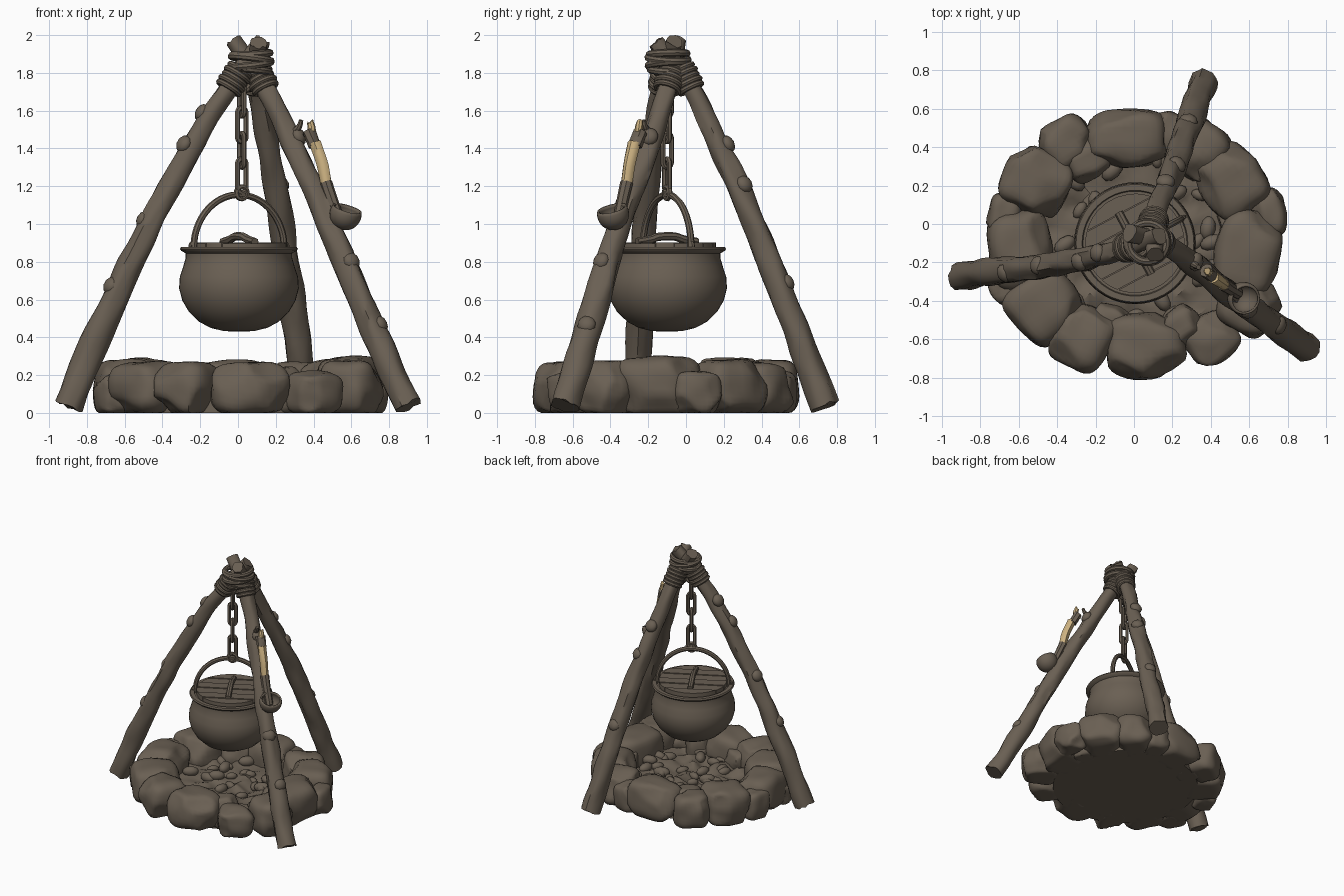
import bpy, bmesh, math, random
from mathutils import Vector, Matrix, noise

random.seed(7)
if "Cube" in bpy.data.objects:
    bpy.data.objects.remove(bpy.data.objects["Cube"])
CENTRE = Vector((0.005, -0.1, 0))
UP = Vector((0, 0, 1))


def material(name, rgb):
    m = bpy.data.materials.new(name)
    m.use_nodes = True
    m.diffuse_color = (*rgb, 1)
    m.node_tree.nodes["Principled BSDF"].inputs["Base Color"].default_value = (*rgb, 1)
    return m


SOOT = material("sooty brown", (0.144, 0.116, 0.087))
WOOD = material("pale wood", (0.6, 0.44, 0.22))


def finish(bm, name, mat=SOOT, angle=40):
    bmesh.ops.recalc_face_normals(bm, faces=bm.faces)
    me = bpy.data.meshes.new(name)
    bm.to_mesh(me)
    bm.free()
    ob = bpy.data.objects.new(name, me)
    me.materials.append(mat)
    bpy.context.collection.objects.link(ob)
    bpy.ops.object.select_all(action='DESELECT')
    ob.select_set(True)
    bpy.context.view_layer.objects.active = ob
    bpy.ops.object.shade_smooth_by_angle(angle=math.radians(angle))
    return ob


def smooth_path(pts, steps=6):
    """Catmull-Rom curve through the points."""
    p = [Vector(q) for q in pts]
    p = [2 * p[0] - p[1]] + p + [2 * p[-1] - p[-2]]
    out = []
    for a, b, c, d in zip(p, p[1:], p[2:], p[3:]):
        for i in range(steps):
            t = i / steps
            out.append(0.5 * (2 * b + (c - a) * t + (2 * a - 5 * b + 4 * c - d) * t * t
                              + (3 * b - a - 3 * c + d) * t ** 3))
    return out + [p[-2]]


def sweep(bm, path, r0, r1=None, sides=8, closed=False, rough=0, ragged=0):
    """Tube along a path, with bark-like roughness and ragged ends."""
    r1 = r0 if r1 is None else r1
    n, rings, old, side = len(path), [], None, None
    for i, p in enumerate(path):
        nxt = path[(i + 1) % n] if closed else path[min(i + 1, n - 1)]
        prv = path[i - 1] if closed else path[max(i - 1, 0)]
        tan = (nxt - prv).normalized()
        side = old.rotation_difference(tan) @ side if old else tan.orthogonal().normalized()
        old, other = tan, tan.cross(side)
        r, ring = r0 + (r1 - r0) * i / (n - 1), []
        for k in range(sides):
            a = math.tau * k / sides
            d = side * math.cos(a) + other * math.sin(a)
            q = p + d * r * (1 + rough * noise.noise(p * 5 + d * 1.5))
            if i in (0, n - 1):
                q += tan * ragged * random.uniform(-1, 1)
            ring.append(bm.verts.new(q))
        rings.append(ring)
    for a, b in zip(rings, rings[1:] + (rings[:1] if closed else [])):
        for k in range(sides):
            j = (k + 1) % sides
            bm.faces.new((a[k], a[j], b[j], b[k]))
    if not closed:
        bm.faces.new(rings[0])
        bm.faces.new(rings[-1])


def ring_path(centre, axis, radius, n=24, stretch=0):
    """Circle, or a long link when stretched along its local x."""
    rot = UP.rotation_difference(Vector(axis))
    return [Vector(centre) + rot @ Vector((radius * math.cos(a) + math.copysign(stretch, math.cos(a)),
                                           radius * math.sin(a), 0))
            for a in (math.tau * (i + 0.5) / n for i in range(n))]


def tube(name, pts, r0, r1=None, mat=SOOT, **kw):
    bm = bmesh.new()
    sweep(bm, smooth_path(pts), r0, r1, **kw)
    return finish(bm, name, mat)


# Fire-ring stones: x, y, tangential width, radial depth, height
STONES = [(-.03, .45, .4, .3, .28), (.33, .39, .29, .3, .27), (.51, .22, .36, .33, .28),
          (.7, .06, .24, .18, .22), (.59, -.15, .43, .33, .3), (.6, -.42, .29, .3, .28),
          (.4, -.6, .26, .25, .22), (.25, -.53, .2, .2, .24), (.06, -.635, .4, .33, .27),
          (-.27, -.59, .3, .33, .27), (-.47, -.42, .37, .35, .27), (-.59, -.14, .4, .32, .28),
          (-.67, .05, .22, .17, .22), (-.51, .22, .34, .34, .29), (-.35, .42, .27, .26, .25),
          (-.25, .34, .22, .22, .24), (-.64, -.31, .25, .22, .2), (.53, .03, .2, .18, .23),
          (-.13, -.52, .2, .2, .2), (.18, .47, .2, .22, .22)]
for i, (x, y, w, d, h) in enumerate(STONES):
    bm = bmesh.new()
    bmesh.ops.create_cube(bm, size=2)
    bmesh.ops.subdivide_edges(bm, edges=bm.edges, cuts=8, use_grid_fill=True)
    cuts = [Vector((random.gauss(0, 1), random.gauss(0, 1), random.gauss(0, 0.7))).normalized()
            for _ in range(8)]
    turn = Matrix.Rotation(math.atan2(y + 0.1, x) + random.uniform(-.1, .1), 3, 'Z')
    for v in bm.verts:
        c = v.co / sum(abs(k) ** 3.6 for k in v.co) ** (1 / 3.6)
        for nrm in cuts:                       # chiselled flats
            c -= nrm * max(0, c.dot(nrm) - 1.0)
        c *= 1 + 0.1 * noise.noise(c * 1.3 + Vector((i * 9, 0, 0)))
        c = turn @ Vector((c.x * d * .51, c.y * w * .51, h * (.48 + .52 * c.z)))
        v.co = c + Vector((x, y, 0))
        v.co.z = max(0, v.co.z)
    finish(bm, f"stone_{i + 1}", angle=50)


def bed_point(r, a, base):
    p = Vector((r * math.cos(a), r * math.sin(a), 0))
    return CENTRE + p + UP * (0 if base else .095 + .06 * noise.noise(p * 9))


# Ash bed with a flat underside
bm = bmesh.new()
rows = [[bm.verts.new(bed_point(r, math.tau * j / 60, not k)) for j in range(60)]
        for k, r in enumerate([.57, .57] + [.55 - .05 * s for s in range(11)])]
for a, b in zip(rows, rows[1:]):
    for j in range(60):
        bm.faces.new((a[j], a[j - 1], b[j - 1], b[j]))
bm.faces.new(rows[0])
bm.faces.new(rows[-1])
finish(bm, "ash_bed")

# Half-buried lumps of charcoal
bm = bmesh.new()
for _ in range(40):
    a, r = random.uniform(0, math.tau), .46 * math.sqrt(random.random())
    s = random.uniform(.024, .042)
    m = (Matrix.Translation(bed_point(r, a, False) + UP * .008)
         @ Matrix.Rotation(random.uniform(0, 3), 4, 'Z') @ Matrix.Diagonal((s * 1.6, s, s, 1)))
    bmesh.ops.create_icosphere(bm, subdivisions=2, radius=1, matrix=m)
finish(bm, "charcoal")

# Tripod legs with knots, and rope coils near the top
LEGS = {
    "left_leg": ([(-.9, -.27, .035), (-.66, -.24, .6), (-.46, -.22, 1), (-.25, -.18, 1.4),
                  (-.03, -.12, 1.75), (.13, -.06, 1.97)], (.65, 1.02, 1.4, 1.57)),
    "right_leg": ([(.9, -.64, .035), (.69, -.5, .5), (.48, -.35, 1), (.3, -.2, 1.4),
                   (.13, -.09, 1.75), (-.025, -.045, 1.97)], (.47, .77, 1.46)),
    "back_leg": ([(.36, .735, .035), (.3, .56, .5), (.23, .36, 1), (.16, .18, 1.4),
                  (.1, .01, 1.75), (.11, -.16, 1.96)], (.65, 1.19, 1.41)),
}
for name, (pts, knots) in LEGS.items():
    path = smooth_path(pts, 9)
    bm = bmesh.new()
    sweep(bm, path, .075, .045, sides=16, rough=.25, ragged=.008)
    out = Vector((pts[0][0], pts[0][1] + .1, .5)).normalized()
    for k, z in enumerate(knots):
        p = min(path, key=lambda q: abs(q.z - z))
        spin = Matrix.Rotation(.3 * (-1) ** k, 3, UP) @ out
        m = (Matrix.Translation(p + spin * .047) @ UP.rotation_difference(spin).to_matrix().to_4x4()
             @ Matrix.Diagonal((.05, .05, .036, 1)))
        bmesh.ops.create_icosphere(bm, subdivisions=2, radius=1, matrix=m)
    finish(bm, name, angle=50)
    bm = bmesh.new()
    axis = (Vector(pts[4]) - Vector(pts[3])).normalized()
    for k in range(5):
        sweep(bm, ring_path(Vector(pts[4]) + axis * (.028 * k - .035), axis, .061 + .004 * (k % 2)),
              .016, closed=True)
    finish(bm, name + "_rope")

# Rope binding the three legs together
HUB = Vector((.07, -.095, 0))
bm = bmesh.new()
for z, r, tilt in ((1.815, .095, .1), (1.845, .105, -.12), (1.875, .106, .12), (1.9, .1, -.06)):
    sweep(bm, ring_path(HUB + UP * z, Vector((tilt, tilt / 2, 1)).normalized(), r), .02, closed=True)
finish(bm, "binding_rope")
tube("hanging_loop", [(.09, -.08, 1.83), (.07, -.1, 1.74), (.025, -.1, 1.71), (.01, -.11, 1.8)], .018)

# Chain of long alternating links, ending in a ring
bm = bmesh.new()
for k in range(4):
    face = Matrix.Rotation(.5 + k * math.pi / 2, 3, 'Z') @ Matrix.Rotation(math.pi / 2, 3, 'Y')
    link = ring_path((0, 0, 0), UP, .026, 16, .064)
    sweep(bm, [Vector((.02, -.1, 1.66 - .135 * k)) + face @ q for q in link], .014, sides=6, closed=True)
sweep(bm, ring_path((.02, -.1, 1.165), (.45, -.89, 0), .032, 16), .014, sides=6, closed=True)
finish(bm, "chain")

# Cauldron
bm = bmesh.new()
profile = [(0, .43), (.08, .433), (.15, .45), (.21, .482), (.265, .535), (.3, .595), (.317, .66),
           (.313, .72), (.295, .775), (.282, .82), (.282, .845), (.306, .858), (.312, .868),
           (.306, .878), (.275, .878), (.27, .86), (0, .86)]
vs = [bm.verts.new(CENTRE + Vector((r, 0, z))) for r, z in profile]
es = [bm.edges.new(e) for e in zip(vs, vs[1:])]
bmesh.ops.spin(bm, geom=vs + es, cent=CENTRE, axis=UP, angle=math.tau, steps=48, use_duplicate=False)
bmesh.ops.remove_doubles(bm, verts=bm.verts, dist=.0005)
finish(bm, "cauldron", angle=55)

# Plank lid, turned with the bail
TURN = Matrix.Rotation(math.radians(28), 3, 'Z')
bm = bmesh.new()
R, N = .258, 6
for k in range(N):
    lo = -R + 2 * R * k / N + .002
    hi = lo + 2 * R / N - .004
    ys = [lo + (hi - lo) * j / 5 for j in range(6)]
    edge = [(math.sqrt(R * R - y * y), y) for y in ys]
    loop = edge + [(-x, y) for x, y in reversed(edge)]
    f = bm.faces.new([bm.verts.new(CENTRE + TURN @ Vector((x, y, .865))) for x, y in loop])
    ext = bmesh.ops.extrude_face_region(bm, geom=[f])["geom"]
    bmesh.ops.translate(bm, vec=UP * (.033 + .005 * (k % 2)),
                        verts=[g for g in ext if isinstance(g, bmesh.types.BMVert)])
finish(bm, "lid_planks", angle=30)


def on_pot(pts):
    return [CENTRE + TURN @ Vector(p) for p in pts]


tube("lid_handle", on_pot([(0, -.18, .905), (0, -.1, .918), (0, -.05, .932), (0, .04, .934),
                           (0, .1, .918), (0, .18, .905)]), .022)

# Bail and its lugs
tube("bail", on_pot([(.272 * math.cos(a), 0, .87 + .285 * math.sin(a))
                     for a in (math.pi * i / 12 for i in range(13))]), .018)
bm = bmesh.new()
for s in (-1, 1):
    p, = on_pot([(s * .272, 0, .882)])
    sweep(bm, ring_path(p, TURN @ Vector((0, 1, 0)), .02, 14), .01, sides=6, closed=True)
finish(bm, "bail_lugs")

# Ladle hung from a twig
tube("twig", [(.27, -.18, 1.47), (.32, -.215, 1.51), (.335, -.225, 1.55)], .022, .012)
tube("ladle_grip", [(.41, -.275, 1.43), (.447, -.3, 1.32), (.47, -.317, 1.2)], .033, .03,
     mat=WOOD, sides=10, rough=.15)
tube("ladle_tip", [(.372, -.245, 1.45), (.39, -.25, 1.5), (.382, -.245, 1.54)], .026, .018,
     mat=WOOD, ragged=.012)
tube("ladle_wrap", [(.375, -.24, 1.49), (.388, -.252, 1.46), (.408, -.27, 1.415)], .036, .035, rough=.3)
tube("ladle_neck", [(.465, -.314, 1.22), (.485, -.328, 1.16), (.51, -.343, 1.09), (.54, -.36, 1.01)],
     .034, .03)
bm = bmesh.new()
bmesh.ops.create_uvsphere(bm, u_segments=24, v_segments=16, radius=.085)
bmesh.ops.delete(bm, geom=[v for v in bm.verts if v.co.z > .035], context='VERTS')
tilt = UP.rotation_difference(Vector((.3, -.25, 1)).normalized()).to_matrix().to_4x4()
bm.transform(Matrix.Translation((.57, -.386, 1.052)) @ tilt)
bowl = finish(bm, "ladle_bowl")
bowl.modifiers.new("wall", 'SOLIDIFY').thickness = .012
